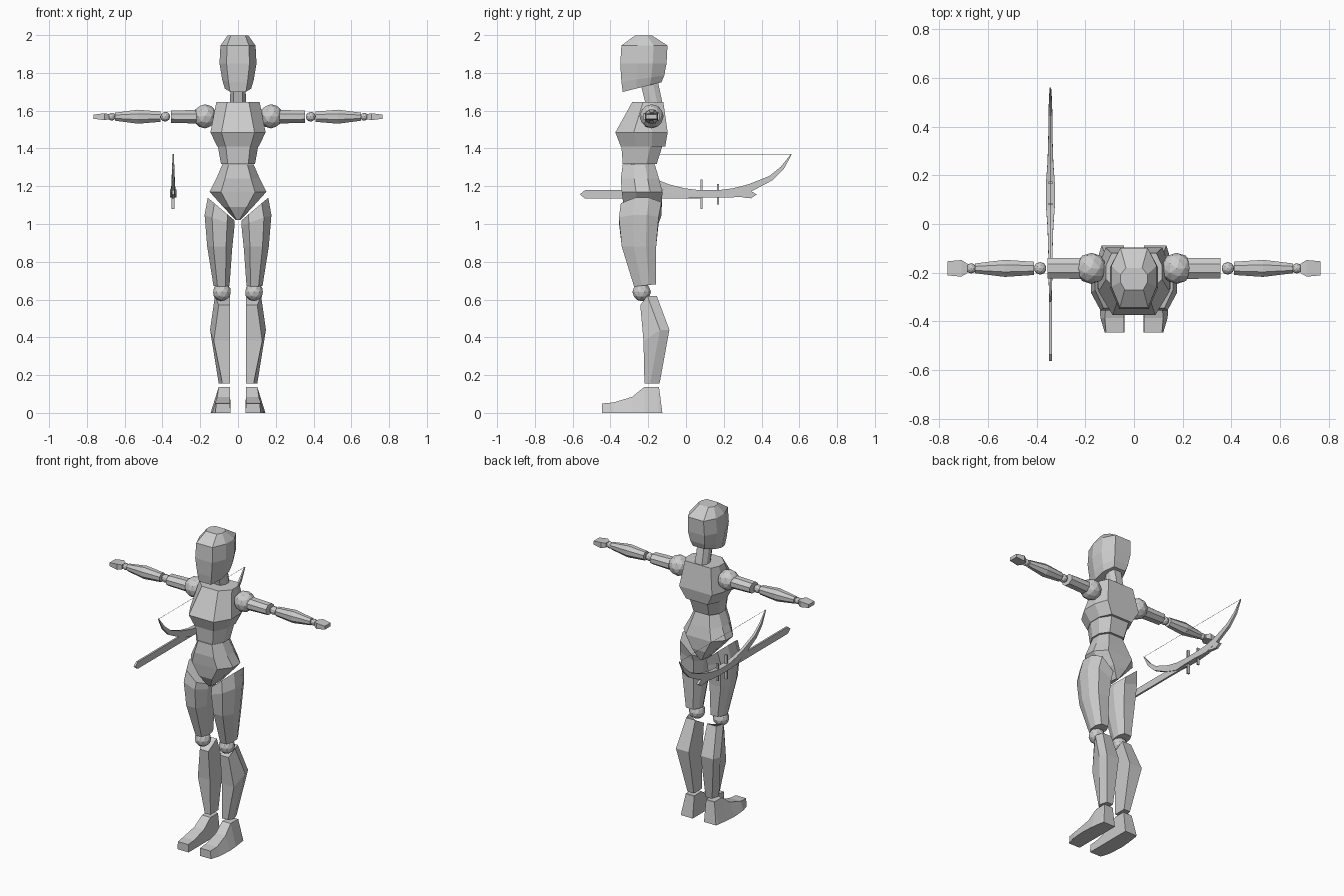
import bpy, bmesh, math
from mathutils import Matrix, Vector

if "Cube" in bpy.data.objects:
    bpy.data.objects.remove(bpy.data.objects["Cube"])

GREY = (0.6, 0.6, 0.6, 1)
grey = bpy.data.materials.new("plain grey")
grey.use_nodes = True
grey.diffuse_color = GREY
grey.node_tree.nodes["Principled BSDF"].inputs["Base Color"].default_value = GREY


def finish(name, bm):
    """Turn a bmesh into a flat shaded object."""
    bmesh.ops.recalc_face_normals(bm, faces=bm.faces)
    mesh = bpy.data.meshes.new(name)
    bm.to_mesh(mesh)
    bm.free()
    mesh.materials.append(grey)
    obj = bpy.data.objects.new(name, mesh)
    bpy.context.collection.objects.link(obj)
    return obj


def loft(name, rings, side=1):
    """Skin a series of rings; side=-1 mirrors the part to the right."""
    bm = bmesh.new()
    loops = [[bm.verts.new((x * side, y, z)) for x, y, z in ring] for ring in rings]
    count = len(loops[0])
    for low, high in zip(loops, loops[1:]):
        for i in range(count):
            j = (i + 1) % count
            bm.faces.new((low[i], low[j], high[j], high[i]))
    bm.faces.new(loops[0])
    bm.faces.new(loops[-1])
    return finish(name, bm)


def section(z, x0, x1, y0, y1, front=0.6, back=0.6, tilt_x=0, tilt_y=0):
    """Eight-sided horizontal body section, optionally tilted."""
    cx, cy, w, d = (x0 + x1) / 2, (y0 + y1) / 2, (x1 - x0) / 2, y1 - y0
    half = [(front * w, y0), (w, y0 + 0.35 * d), (w, y1 - 0.3 * d), (back * w, y1)]
    outline = half + [(-x, y) for x, y in reversed(half)]
    return [(cx + x, y, z + tilt_x * x + tilt_y * (y - cy)) for x, y in outline]


def body(name, rows):
    """Part symmetric about the middle: rows of z, half width, front, back, corners."""
    return loft(name, [section(z, -w, w, *rest) for z, w, *rest in rows])


def ball(name, centre, radius, side):
    bm = bmesh.new()
    x, y, z = centre
    bmesh.ops.create_icosphere(bm, subdivisions=2, radius=radius,
                               matrix=Matrix.Translation((x * side, y, z)))
    return finish(name, bm)


ARM_Y, ARM_Z = -0.182, 1.568


def arm_part(name, rows, side, sides=8):
    """Faceted limb along x: rows of x, half depth, half height."""
    rings = []
    for x, hy, hz in rows:
        k = 1 / math.cos(math.pi / sides)
        angles = [(i + 0.5) * math.tau / sides for i in range(sides)]
        rings.append([(x, ARM_Y + k * hy * math.cos(a), ARM_Z + k * hz * math.sin(a))
                      for a in angles])
    return loft(name, rings, side)


def plate(name, outline, x, half):
    """Flat y-z outline given thickness across x."""
    return loft(name, [[(x + s * half, y, z) for y, z in outline] for s in (-1, 1)])


# Head, neck and trunk
body("head", [
    (1.725, 0.07, -0.335, -0.13, 0.6, 0.6, 0, 0.25),
    (1.77, 0.084, -0.342, -0.115, 0.6, 0.6, 0, 0.15),
    (1.85, 0.098, -0.348, -0.103, 0.62),
    (1.945, 0.093, -0.342, -0.098, 0.62),
    (1.998, 0.055, -0.27, -0.18, 0.7),
])
body("neck", [(1.62, 0.042, -0.21, -0.12), (1.76, 0.04, -0.245, -0.15)])
body("chest", [
    (1.41, 0.11, -0.345, -0.11, 0.6, 0.7),
    (1.485, 0.146, -0.374, -0.097, 0.6, 0.8),
    (1.645, 0.115, -0.285, -0.12, 0.5, 0.8),
])
body("waist", [(1.318, 0.09, -0.335, -0.155), (1.412, 0.107, -0.342, -0.125)])
body("pelvis", [
    (1.02, 0.012, -0.29, -0.15),
    (1.09, 0.078, -0.33, -0.128),
    (1.17, 0.15, -0.34, -0.125),
    (1.24, 0.115, -0.345, -0.143),
    (1.315, 0.083, -0.335, -0.165),
])

for side, label in ((1, "left"), (-1, "right")):
    # Leg
    loft(label + "_thigh", [
        section(0.675, 0.045, 0.13, -0.275, -0.16, 0.5, 0.6, 0, 0.1),
        section(0.88, 0.03, 0.163, -0.34, -0.158, 0.5),
        section(1.02, 0.018, 0.177, -0.355, -0.145, 0.5, 0.6, 0.35),
        section(1.08, 0.02, 0.16, -0.345, -0.13, 0.5, 0.6, 0.85),
    ], side)
    ball(label + "_knee", (0.085, -0.235, 0.64), 0.049, side)

    def shin_ring(low, high, inner, outer, back, front):
        return [(inner, front, low), (outer - 0.02, front, low), (outer, back - 0.05, high),
                (outer - 0.015, back, high), (inner, back, high)]
    loft(label + "_shin", [
        shin_ring(0.155, 0.155, 0.042, 0.102, -0.14, -0.22),
        shin_ring(0.38, 0.44, 0.042, 0.148, -0.088, -0.225),
        shin_ring(0.57, 0.62, 0.042, 0.122, -0.155, -0.242),
    ], side)
    foot_rows = [(-0.445, 0.05, 0.115, 0.12), (-0.385, 0.055, 0.12, 0.138),
                 (-0.285, 0.085, 0.11, 0.145), (-0.22, 0.138, 0.102, 0.14),
                 (-0.145, 0.138, 0.102, 0.13)]
    feet = [[(0.04, y, 0), (wide, y, 0), (top, y, z), (0.042, y, z)]
            for y, z, top, wide in foot_rows]
    feet.append([(0.04, -0.125, 0), (0.125, -0.125, 0), (0.102, -0.143, 0.136),
                 (0.042, -0.143, 0.136)])
    loft(label + "_foot", feet, side)

    # Arm
    ball(label + "_shoulder", (0.175, ARM_Y, 1.57), 0.064, side)
    arm_part(label + "_upper_arm", [(0.22, 0.043, 0.036), (0.355, 0.042, 0.032)], side)
    ball(label + "_elbow", (0.385, ARM_Y, ARM_Z), 0.026, side)
    arm_part(label + "_forearm", [(0.41, 0.027, 0.027), (0.53, 0.035, 0.037),
                                  (0.652, 0.02, 0.021)], side)
    ball(label + "_wrist", (0.668, ARM_Y, ARM_Z), 0.021, side)
    arm_part(label + "_hand", [(0.684, 0.019, 0.014), (0.708, 0.034, 0.018),
                               (0.765, 0.029, 0.011)], side, 4)

# Sword hung at the right hip
HIP, SWORD_Z = -0.343, 1.157
plate("sword_blade", [(-0.562, SWORD_Z), (-0.535, 1.135), (0.08, 1.135),
                      (0.08, 1.179), (-0.535, 1.179)], HIP, 0.006)
plate("sword_handle", [(0.08, 1.143), (0.3, 1.143), (0.3, 1.171), (0.08, 1.171)], HIP, 0.009)
plate("sword_pommel", [(0.3, 1.14), (0.345, 1.136), (0.375, SWORD_Z),
                       (0.335, 1.178), (0.3, 1.174)], HIP, 0.008)
for name, y, reach in (("sword_guard", 0.082, 0.078), ("grip_guard", 0.17, 0.055)):
    plate(name, [(y + a * 0.005, SWORD_Z + b * reach)
                 for a, b in ((-1, -1), (1, -1), (1, 1), (-1, 1))], HIP, 0.008)

# Recurve bow, mirrored about its grip; rows of distance, height, half thickness, half x
BOW_Y = 0.12
limb = [(0.05, 1.16, 0.019, 0.018), (0.13, 1.165, 0.024, 0.012), (0.22, 1.192, 0.02, 0.009),
        (0.33, 1.243, 0.014, 0.008), (0.39, 1.297, 0.01, 0.006), (0.438, 1.37, 0.002, 0.003)]
path = [(-d, z, t, w) for d, z, t, w in reversed(limb)] + limb
bow = []
for i, (d, z, t, w) in enumerate(path):
    before, after = path[max(i - 1, 0)], path[min(i + 1, len(path) - 1)]
    run = Vector((after[0] - before[0], after[1] - before[1])).normalized()
    bow.append([(HIP + a * w, BOW_Y + d - b * t * run.y, z + b * t * run.x)
                for a, b in ((-1, -1), (1, -1), (1, 1), (-1, 1))])
loft("bow", bow)
THIN = 0.0008
loft("bow_string", [[(HIP + a * THIN, BOW_Y + s * 0.438, 1.37 + b * THIN)
                     for a, b in ((-1, -1), (1, -1), (0, 1))] for s in (-1, 1)])
